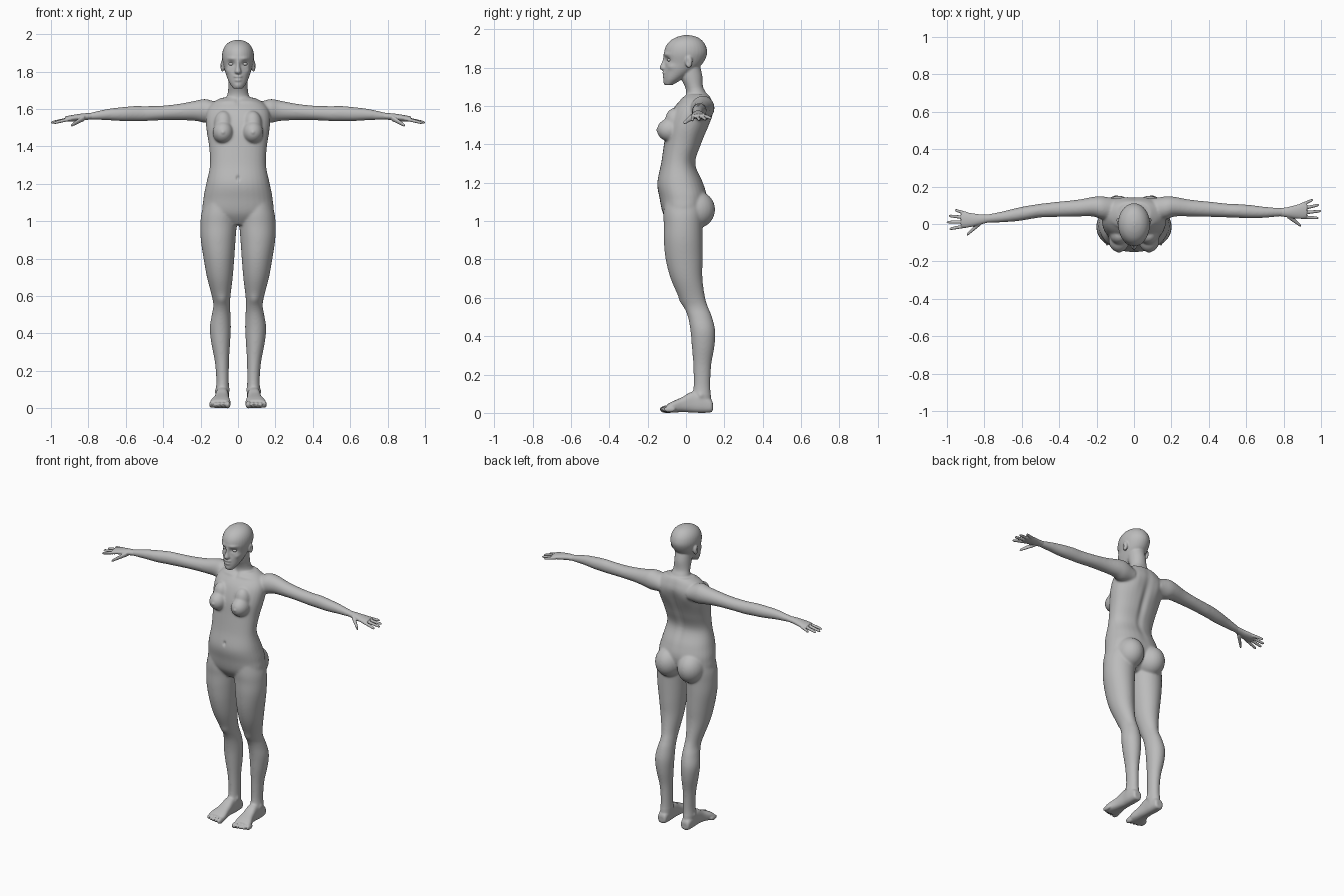
import bpy
import bmesh
from math import sin, cos, pi, exp, sqrt, copysign
from mathutils import Vector, Matrix

# Lengths below are in hundredths of a unit
CM = 0.01
SIDES = (1, -1)

cube = bpy.data.objects.get("Cube")
if cube:
    bpy.data.objects.remove(cube, do_unlink=True)

grey = bpy.data.materials.new("plain grey")
grey.use_nodes = True
colour = (0.5, 0.5, 0.5, 1)
grey.diffuse_color = colour
grey.node_tree.nodes["Principled BSDF"].inputs["Base Color"].default_value = colour


def spline(rows, steps=5):
    """Smoothly interpolate the section rows."""
    rows = [Vector(row) for row in rows]
    last = len(rows) - 1
    result = []
    for i in range(last):
        a, b, c, d = (rows[min(max(i + k, 0), last)] for k in (-1, 0, 1, 2))
        for s in range(steps):
            t = s / steps
            result.append(b + (c - a) * (t / 2)
                          + (a * 2 - b * 5 + c * 4 - d) * (t * t / 2)
                          + (b * 3 - a - c * 3 + d) * (t ** 3 / 2))
    return result + [rows[-1]]


def loft(bm, axis, rows, side=1, boxy=1.0, count=32):
    """Rows are: place along the axis, then low and high of the other two axes."""
    rings = []
    for place, u0, u1, v0, v1 in spline(rows):
        ring = []
        for k in range(count):
            c, s = cos(2 * pi * k / count), sin(2 * pi * k / count)
            u = (u0 + u1) / 2 + (u1 - u0) / 2 * copysign(abs(c) ** boxy, c)
            v = (v0 + v1) / 2 + (v1 - v0) / 2 * copysign(abs(s) ** boxy, s)
            x, y, z = {"x": (place, u, v), "y": (u, place, v), "z": (u, v, place)}[axis]
            # The right forearm swings slightly forward
            if axis == "x" and side < 0:
                y -= max(0, x - 50) * 0.12
            ring.append(bm.verts.new(Vector((x * side, y, z)) * CM))
        rings.append(ring)
    for low, high in zip(rings, rings[1:]):
        for k in range(count):
            n = (k + 1) % count
            bm.faces.new((low[k], low[n], high[n], high[k]))
    bm.faces.new(rings[0])
    bm.faces.new(rings[-1])


def finger(bm, base, tip, r0, r1, side):
    """Tapered digit with a rounded end, running outwards."""
    rows = []
    for k in range(13):
        t = k / 12
        p = Vector(base).lerp(Vector(tip), t)
        r = (r0 + (r1 - r0) * t) * sqrt(max(0.05, 1 - max(0, (t - 0.85) / 0.15) ** 2))
        rows.append((p.x, p.y - r, p.y + r, p.z - r, p.z + r))
    loft(bm, "x", rows, side, count=16)


def blob(bm, centre, radii, side=1):
    x, y, z = centre
    place = Matrix.Translation(Vector((x * side, y, z)) * CM)
    size = Matrix.Diagonal(Vector((*radii, 1 / CM)) * CM)
    bmesh.ops.create_uvsphere(bm, u_segments=24, v_segments=16, radius=1, matrix=place @ size)


def apply(obj, kind, **settings):
    bpy.context.view_layer.objects.active = obj
    mod = obj.modifiers.new(kind, kind)
    for key, value in settings.items():
        setattr(mod, key, value)
    bpy.ops.object.modifier_apply(modifier=mod.name)


def finish(name, bm, voxel, rounds, soft=None):
    """Fuse overlapping pieces into one smooth skin."""
    bmesh.ops.recalc_face_normals(bm, faces=bm.faces)
    mesh = bpy.data.meshes.new(name)
    bm.to_mesh(mesh)
    bm.free()
    obj = bpy.data.objects.new(name, mesh)
    bpy.context.collection.objects.link(obj)
    if voxel:
        apply(obj, "REMESH", mode="VOXEL", voxel_size=voxel)
        group = ""
        if soft:
            weights = obj.vertex_groups.new(name="softness")
            group = weights.name
            picked = {True: [], False: []}
            for v in obj.data.vertices:
                picked[soft(v.co)].append(v.index)
            weights.add(picked[True], 1, "REPLACE")
            weights.add(picked[False], 0.2, "REPLACE")
        apply(obj, "SMOOTH", factor=0.5, iterations=rounds, vertex_group=group)
    obj.data.materials.clear()
    obj.data.materials.append(grey)
    for face in obj.data.polygons:
        face.use_smooth = True
        face.material_index = 0
    return obj


def sculpt(obj, centre, radii, push):
    """Push the skin softly around a point on both sides."""
    for side in SIDES if centre[0] else (1,):
        flip = Vector((side, 1, 1))
        c, p = Vector(centre) * flip * CM, Vector(push) * flip * CM
        rx, ry, rz = Vector(radii) * CM
        for v in obj.data.vertices:
            dz = (v.co.z - c.z) / rz
            if abs(dz) < 2.5:
                d = dz * dz + ((v.co.x - c.x) / rx) ** 2 + ((v.co.y - c.y) / ry) ** 2
                if d < 6:
                    v.co += p * exp(-d)


body = bmesh.new()

# Torso, neck and head
loft(body, "z", [(98, -6, 6, -8, 3), (104, -18, 18, -12, 9), (112, -18.5, 18.5, -13.8, 11),
                 (120, -17, 17, -15, 9), (130, -15, 15, -13, 5), (140, -15.5, 15.5, -11.5, 8),
                 (150, -17, 17, -10, 12), (158, -17, 17, -7, 14.5), (163, -14, 14, -3, 13.5),
                 (166, -9, 9, 0, 12)], boxy=0.9)
loft(body, "z", [(158, -8, 8, -2, 12), (166, -6.2, 6.2, 0, 11), (170, -5.3, 5.3, -0.5, 9),
                 (176, -5.2, 5.2, -3, 8.5), (182, -5, 5, -2, 7)])
loft(body, "z", [(171, -2.5, 2.5, -11, -7), (174, -4.6, 4.6, -11.5, -2), (178, -6.3, 6.3, -11.5, 4),
                 (182, -7.4, 7.4, -11, 8.5), (187, -8.5, 8.5, -11.5, 11), (191, -8.2, 8.2, -10.6, 10.5),
                 (194, -6.7, 6.7, -8.3, 8.6), (196, -4.2, 4.2, -4.8, 5.8), (197, -1, 1, -1, 1.8)])

# Nose and lips
loft(body, "z", [(178.8, -1.4, 1.4, -12.8, -9), (180, -1.8, 1.8, -13.8, -9),
                 (183, -1, 1, -12.6, -9), (187, -0.9, 0.9, -11.6, -9)])
blob(body, (0, -11, 177.3), (2.5, 1.4, 0.8))
blob(body, (0, -10.9, 175.4), (2.2, 1.4, 0.9))

for side in SIDES:
    # Ear, breast and buttock
    blob(body, (8.3, 1.5, 183), (1.2, 1.9, 3.2), side)
    blob(body, (8, -8.5, 147.5), (5.6, 6.7, 6), side)
    blob(body, (7.8, -6, 152), (5, 5, 7), side)
    blob(body, (8.2, 5.5, 106), (8.5, 9.7, 9.8), side)

    # Leg
    loft(body, "z", [(112, 3, 17.5, -11, 9), (104, 0.6, 19.6, -11.8, 9), (98, 0.7, 20.1, -11.6, 8.6),
                     (90, 1.3, 19.9, -11.6, 8.6), (80, 2, 18.4, -10.6, 8.6), (70, 2.8, 16.6, -8, 8.6),
                     (60, 4, 14, -3.6, 10), (55, 4.2, 13.2, -1, 11.6), (50, 4, 14, 1, 13.6),
                     (43, 3.8, 15.1, 2.3, 15.2), (35, 4.2, 14.3, 3, 14.9), (25, 4.8, 12.4, 3.8, 13.2),
                     (15, 4.9, 11.6, 4, 12.7), (9, 4.8, 11.9, 3.5, 13), (4, 5, 11.5, 4, 13.5)], side)

    # Foot and toes
    loft(body, "y", [(14, 6.5, 10.5, 1.5, 5), (13, 5.5, 11.5, 0.3, 7), (8, 5, 12, 0, 10),
                     (3, 5, 12, 0.2, 11), (-2, 4.7, 12.8, 0.4, 8.2), (-7, 4, 14.7, 0.1, 6),
                     (-10, 4.4, 15, 0, 4.4)], side, boxy=0.75)
    for k in range(5):
        width = 1.5 if k == 0 else 1.05
        blob(body, (5.5 + 2.15 * k + 0.3 * (k > 0), k * k * 0.12 - 10.5, 1.9),
             (width, 3.2, width + 0.5), side)

    # Arm
    loft(body, "x", [(10, 2, 13.5, 153, 163), (17, 2.5, 14.8, 152.5, 165.3), (22, 4, 14.5, 153.5, 164.6),
                     (30, 4, 13, 154, 163), (40, 3.8, 12, 154, 161.8), (50, 3.5, 10.9, 153.5, 161.5),
                     (55, 3.3, 10.7, 153.5, 161.6), (62, 3, 10.2, 153.5, 161), (70, 3.3, 9.2, 154, 160),
                     (78, 4, 8.6, 154.2, 158.2), (82, 4.2, 8.4, 154.5, 157.3)], side)


def blends(co):
    """Trunk and limbs blend softly, while face and feet stay crisp."""
    return 0.1 < co.z < 1.7


skin = finish("body", body, 0.005, 24, blends)

# Surface details: place, reach and push
for centre, radii, push in (
        ((3.6, -10.2, 184.2), (1.9, 3, 1.3), (0, 1.3, 0)),      # eye sockets
        ((3.8, -10.3, 187), (2.6, 3, 0.9), (0, -0.6, 0)),       # brows
        ((5.4, -8, 180.5), (1.6, 3, 1.6), (0.4, -0.4, 0)),      # cheekbones
        ((0, -11.5, 172.5), (1.8, 2, 1.4), (0, -0.5, 0)),       # chin
        ((9.3, 0.8, 183), (0.7, 0.8, 1.5), (-0.6, 0, 0)),       # ear hollows
        ((0, -14.5, 123), (0.9, 3, 1.3), (0, 0.9, 0)),          # navel
        ((0, 10, 142), (2.2, 9, 18), (0, -1.2, 0)),             # spine groove
        ((8.5, 13, 153), (4, 4, 6), (0, 0.7, 0)),               # shoulder blades
        ((0, -1, 164), (1.5, 4, 1.8), (0, 0.8, 0)),             # throat hollow
        ((8, -3, 164), (6, 4, 1), (0, -0.5, 0.2)),              # collarbones
        ((8, -15, 147.5), (0.8, 2, 0.8), (0, -0.4, 0)),         # nipples
        ((8.5, -2, 58), (2.6, 3, 3), (0, -0.6, 0)),             # kneecaps
        ((11.8, 7.5, 9), (1.3, 1.4, 1.5), (0.5, 0, 0)),         # outer ankles
        ((4.9, 6.5, 10), (1.3, 1.4, 1.5), (-0.5, 0, 0))):       # inner ankles
    sculpt(skin, centre, radii, push)

for side, label in zip(SIDES, ("left", "right")):
    # Eyeball
    eye = bmesh.new()
    blob(eye, (3.6, -8.7, 184), (1.4, 1.1, 0.9), side)
    finish(label + "_eye", eye, 0, 0)

    # Hand with four fingers and a thumb
    hand = bmesh.new()
    loft(hand, "x", [(76, 4.4, 8.2, 154.7, 157.9), (82, 3.6, 9, 154, 157.7), (86, 3, 10, 153.5, 157.2),
                     (90, 2.8, 11, 153.2, 156.5), (92.5, 3.4, 10.7, 153.5, 156)], side)
    for y, tip in ((10, (95.8, 13, 153.6)), (8, (99.2, 10.3, 153)),
                   (5.8, (100.2, 7, 152.7)), (3.8, (98.8, 3.2, 152.5))):
        finger(hand, (89, y, 154.8), tip, 1.05, 0.75, side)
    finger(hand, (82, 4.8, 155.4), (89.5, -1.2, 151), 1.7, 0.85, side)
    finish(label + "_hand", hand, 0.003, 5)
